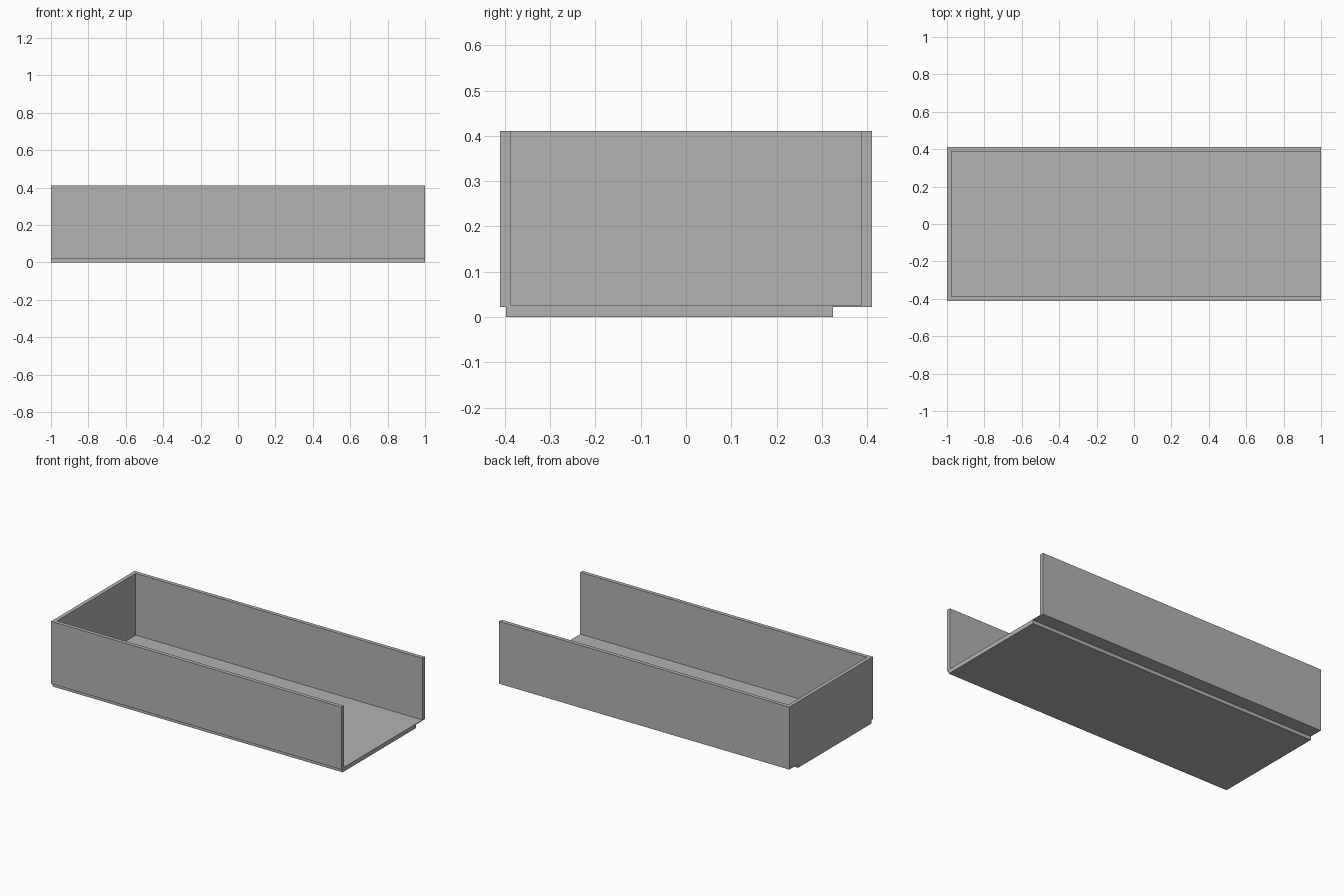
import bpy

cube = bpy.data.objects.get("Cube")
if cube:
    bpy.data.objects.remove(cube, do_unlink=True)

grey = bpy.data.materials.new("plain grey")
grey.use_nodes = True
colour = (0.45, 0.45, 0.45, 1)
grey.diffuse_color = colour
grey.node_tree.nodes["Principled BSDF"].inputs["Base Color"].default_value = colour


def prism(name, outline, axis, start, end):
    """Extrude a closed outline along x or z into a solid."""
    def place(p, t):
        return (t, p[0], p[1]) if axis == "x" else (p[0], p[1], t)

    n = len(outline)
    verts = [place(p, t) for t in (start, end) for p in outline]
    faces = [list(range(n))[::-1], list(range(n, 2 * n))]
    faces += [(i, (i + 1) % n, n + (i + 1) % n, n + i) for i in range(n)]
    mesh = bpy.data.meshes.new(name)
    mesh.from_pydata(verts, [], faces)
    mesh.materials.append(grey)
    obj = bpy.data.objects.new(name, mesh)
    bpy.context.collection.objects.link(obj)
    return obj


length, half_width, wall = 1.0, 0.411, 0.024
bottom, floor, top = 0.022, 0.0265, 0.411
inner = half_width - wall

# Thin tray floor
prism("tray_floor",
      [(-length, -half_width), (length, -half_width),
       (length, half_width), (-length, half_width)], "z", bottom, floor)

# Three-sided wall, open at the left end
prism("tray_walls",
      [(length, -half_width), (length, -inner), (-length + wall, -inner),
       (-length + wall, inner), (length, inner), (length, half_width),
       (-length, half_width), (-length, -half_width)][::-1], "z", floor, top)

# Runner plate beneath, set back from the rear edge
prism("base_plate",
      [(-0.398, 0), (0.325, 0), (0.325, bottom), (-0.398, bottom)],
      "x", -length, length)
